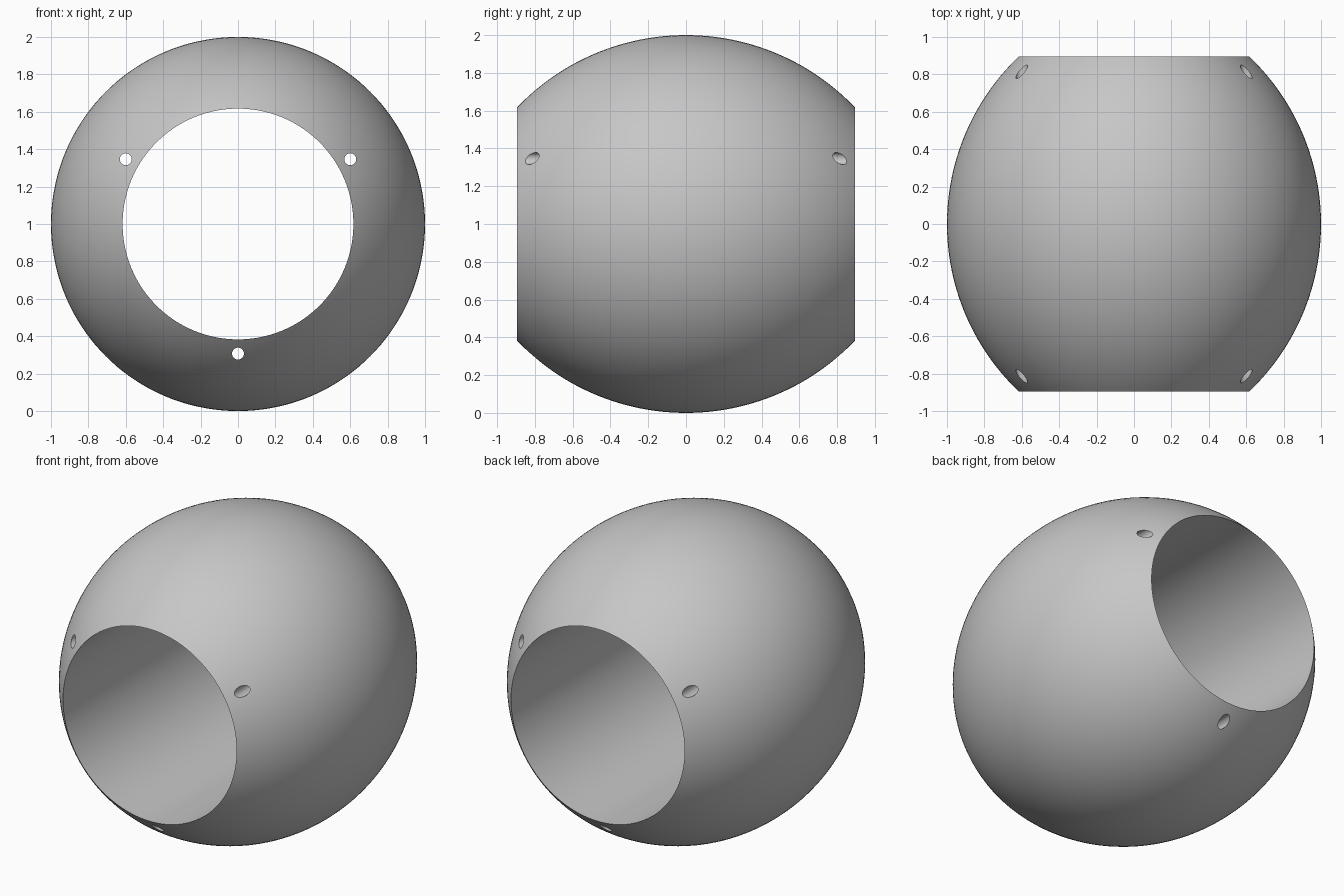
import bpy, bmesh, math
from mathutils import Vector, Matrix

cube = bpy.data.objects.get("Cube")
if cube:
    bpy.data.objects.remove(cube, do_unlink=True)

HALF_LENGTH = 0.895
BORE = 0.617
ARC = 1.237          # radius of the barrel curve
PIN_CIRCLE = 0.693
PIN_RADIUS = 0.032
CENTRE = Vector((0, 0, 1))

grey = bpy.data.materials.new("mid grey")
grey.use_nodes = True
colour = (0.57, 0.57, 0.57, 1)
grey.diffuse_color = colour
grey.node_tree.nodes["Principled BSDF"].inputs["Base Color"].default_value = colour


def make_object(name, bm):
    mesh = bpy.data.meshes.new(name)
    bmesh.ops.recalc_face_normals(bm, faces=bm.faces)
    bm.to_mesh(mesh)
    bm.free()
    mesh.materials.append(grey)
    obj = bpy.data.objects.new(name, mesh)
    bpy.context.collection.objects.link(obj)
    return obj


# Barrel body: outer arc and straight bore, turned around the y axis
bm = bmesh.new()
steps = 56
sweep = math.asin(HALF_LENGTH / ARC)
profile = []
for i in range(steps + 1):
    a = sweep * (2 * i / steps - 1)
    radius = ARC * math.cos(a) - ARC + 1
    profile.append(bm.verts.new((radius, ARC * math.sin(a), 0)))
edges = [bm.edges.new(pair) for pair in zip(profile, profile[1:] + profile[:1])]
bmesh.ops.spin(bm, geom=profile + edges, cent=(0, 0, 0), axis=(0, 1, 0),
               angle=math.tau, steps=144, use_merge=True)
bmesh.ops.remove_doubles(bm, verts=bm.verts, dist=0.0001)
bmesh.ops.translate(bm, verts=bm.verts, vec=CENTRE)
body = make_object("bored_ball", bm)

# Three pin holes drilled right through, parallel to the bore
bm = bmesh.new()
for degrees in (30, 150, 270):
    a = math.radians(degrees)
    spot = CENTRE + PIN_CIRCLE * Vector((math.cos(a), 0, math.sin(a)))
    bmesh.ops.create_cone(bm, cap_ends=True, segments=32, radius1=PIN_RADIUS,
                          radius2=PIN_RADIUS, depth=2.2,
                          matrix=Matrix.Translation(spot) @ Matrix.Rotation(math.pi / 2, 4, 'X'))
drill = make_object("pin_hole_cutter", bm)
drill.hide_render = True

cut = body.modifiers.new("pin holes", 'BOOLEAN')
cut.operation = 'DIFFERENCE'
cut.solver = 'EXACT'
cut.object = drill

bpy.ops.object.select_all(action='DESELECT')
body.select_set(True)
bpy.context.view_layer.objects.active = body
bpy.ops.object.modifier_apply(modifier=cut.name)
bpy.data.objects.remove(drill, do_unlink=True)
bpy.ops.object.shade_smooth_by_angle(angle=math.radians(30))
